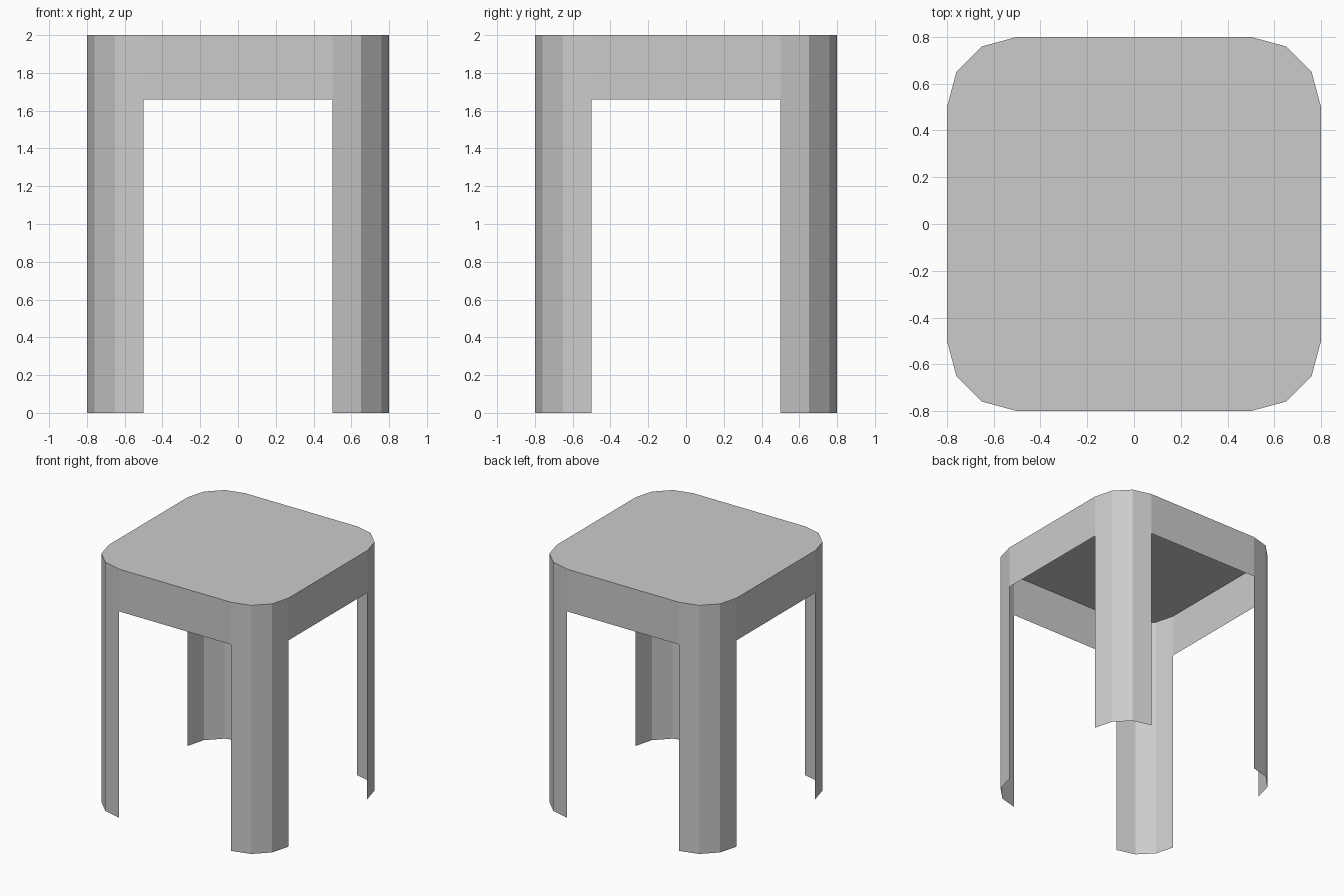
import bpy, bmesh
from math import sin, cos, pi

if "Cube" in bpy.data.objects:
    bpy.data.objects.remove(bpy.data.objects["Cube"])

HALF, RADIUS, SEGMENTS = 0.8, 0.3, 3
HEIGHT, APRON_BOTTOM = 2.0, 1.66
CORE = HALF - RADIUS


def corner(quadrant):
    """Outline points of one rounded corner, anticlockwise."""
    mid = (quadrant + 0.5) * pi / 2
    cx, cy = CORE * 2 ** 0.5 * cos(mid), CORE * 2 ** 0.5 * sin(mid)
    angles = [(quadrant + i / SEGMENTS) * pi / 2 for i in range(SEGMENTS + 1)]
    return [(cx + RADIUS * cos(a), cy + RADIUS * sin(a)) for a in angles]


def finish(name, bm):
    mesh = bpy.data.meshes.new(name)
    bm.to_mesh(mesh)
    bm.free()
    obj = bpy.data.objects.new(name, mesh)
    bpy.context.collection.objects.link(obj)
    return obj


def sheet(name, points, z0, z1):
    """Thin upright sheet following a row of outline points."""
    bm = bmesh.new()
    low = [bm.verts.new((x, y, z0)) for x, y in points]
    high = [bm.verts.new((x, y, z1)) for x, y in points]
    for i in range(len(points) - 1):
        bm.faces.new((low[i], low[i + 1], high[i + 1], high[i]))
    return finish(name, bm)


corners = [corner(q) for q in range(4)]

# Seat: flat rounded square
bm = bmesh.new()
bm.faces.new([bm.verts.new((x, y, HEIGHT)) for c in corners for x, y in c])
finish("seat", bm)

# Legs: curved corner sheets running from floor to seat
leg_names = ["back_right_leg", "back_left_leg", "front_left_leg", "front_right_leg"]
for name, points in zip(leg_names, corners):
    sheet(name, points, 0, HEIGHT)

# Aprons: flat panels between the legs
apron_names = ["back_apron", "left_apron", "front_apron", "right_apron"]
for q, name in enumerate(apron_names):
    sheet(name, [corners[q][-1], corners[(q + 1) % 4][0]], APRON_BOTTOM, HEIGHT)
